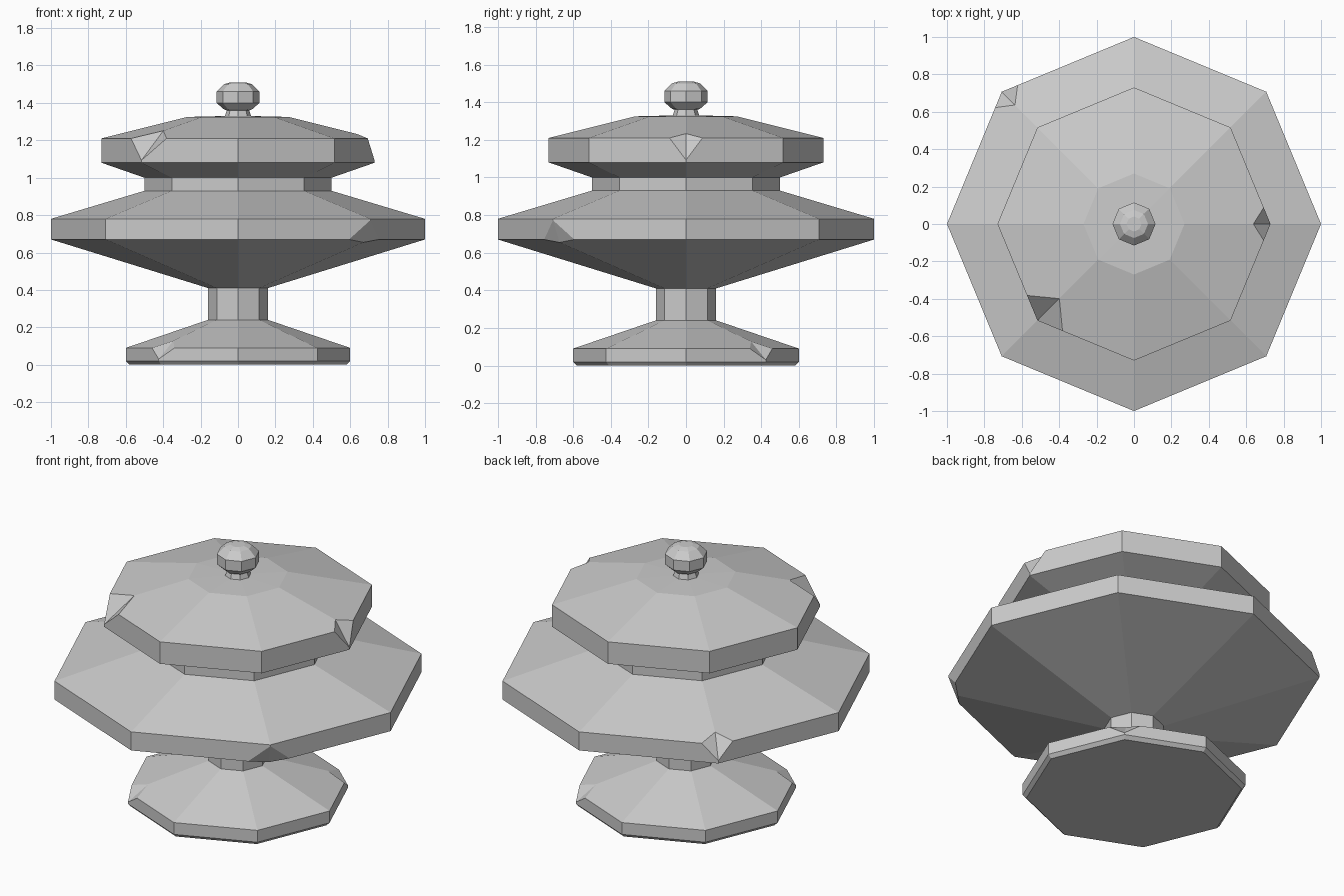
import bpy, bmesh
from math import radians, sin, cos

if "Cube" in bpy.data.objects:
    bpy.data.objects.remove(bpy.data.objects["Cube"], do_unlink=True)

SIDES = 8
stone = bpy.data.materials.new("grey_stone")
stone.use_nodes = True
grey = (0.6, 0.6, 0.6, 1)
stone.diffuse_color = grey
stone.node_tree.nodes["Principled BSDF"].inputs["Base Color"].default_value = grey


def split_off(edge, corner, fraction):
    """Add a point on an edge at a fraction of its length from the corner."""
    return bmesh.utils.edge_split(edge, corner, fraction)[1]


def chip(bm, corner, ridge, rim, wall):
    """Break a rim corner away, leaving a V notch from the ridge to the wall edge."""
    top, bottom, sides = None, None, []
    for edge in corner.link_edges:
        way = edge.other_vert(corner).co - corner.co
        flat = way.xy.length
        if flat < 0.04:
            bottom = edge
        elif abs(way.xy.normalized().dot(corner.co.xy.normalized())) > 0.9:
            top = edge
        else:
            sides.append(edge)
    a = split_off(top, corner, ridge)
    b = split_off(bottom, corner, wall)
    ends = [split_off(e, corner, rim) for e in sides]
    for end in ends:
        for p in (a, b):
            face = next(f for f in corner.link_faces if end in f.verts and p in f.verts)
            bmesh.utils.face_split(face, end, p)
    bmesh.ops.delete(bm, geom=[corner], context='VERTS')
    for end in ends:
        bm.faces.new((a, b, end))


def lathe(name, profile, cap_start=False, cap_end=False, chips=()):
    """Turn a (radius, height) profile into a faceted ring stack."""
    bm = bmesh.new()
    rings = []
    for r, z in profile:
        angles = [radians(360 / SIDES * i) for i in range(SIDES)]
        rings.append([bm.verts.new((r * cos(t), r * sin(t), z)) for t in angles])
    for low, high in zip(rings, rings[1:]):
        for i in range(SIDES):
            j = (i + 1) % SIDES
            bm.faces.new((low[i], low[j], high[j], high[i]))
    if cap_start:
        bm.faces.new(rings[0][::-1])
    if cap_end:
        bm.faces.new(rings[-1])
    for ring, index, ridge, rim, wall in chips:
        chip(bm, rings[ring][index], ridge, rim, wall)
    bmesh.ops.recalc_face_normals(bm, faces=bm.faces[:])
    # Open shells: keep the skin facing away from the axis
    lead = max(bm.faces, key=lambda f: f.calc_center_median().xy.length)
    if lead.normal.xy.dot(lead.calc_center_median().xy) < 0:
        bmesh.ops.reverse_faces(bm, faces=bm.faces[:])
    mesh = bpy.data.meshes.new(name)
    bm.to_mesh(mesh)
    bm.free()
    mesh.materials.append(stone)
    bpy.context.collection.objects.link(bpy.data.objects.new(name, mesh))


# Foot with chipped rim, rising into the stem
lathe("foot_and_stem",
      [(0.58, 0), (0.6, 0.02), (0.6, 0.09), (0.16, 0.24), (0.16, 0.41)],
      cap_start=True,
      chips=[(2, 5, 0.25, 0.2, 0.85), (2, 1, 0.25, 0.2, 0.85)])

# Wide bowl with the neck on top
lathe("bowl_and_neck",
      [(0.16, 0.41), (1, 0.67), (1, 0.78), (0.5, 0.93), (0.5, 1.0)],
      chips=[(1, 7, 0.06, 0.16, 0.93), (2, 3, 0.2, 0.12, 0.85)])

# Lid
lathe("lid",
      [(0.5, 1.0), (0.73, 1.08), (0.73, 1.21), (0.27, 1.325), (0.065, 1.33)],
      chips=[(2, 5, 0.36, 0.26, 0.9), (2, 0, 0.2, 0.17, 0.9)])

# Knob on its short stalk
lathe("lid_knob",
      [(0.07, 1.33), (0.06, 1.36), (0.075, 1.365), (0.115, 1.4),
       (0.115, 1.46), (0.075, 1.5), (0.04, 1.51)],
      cap_end=True)
